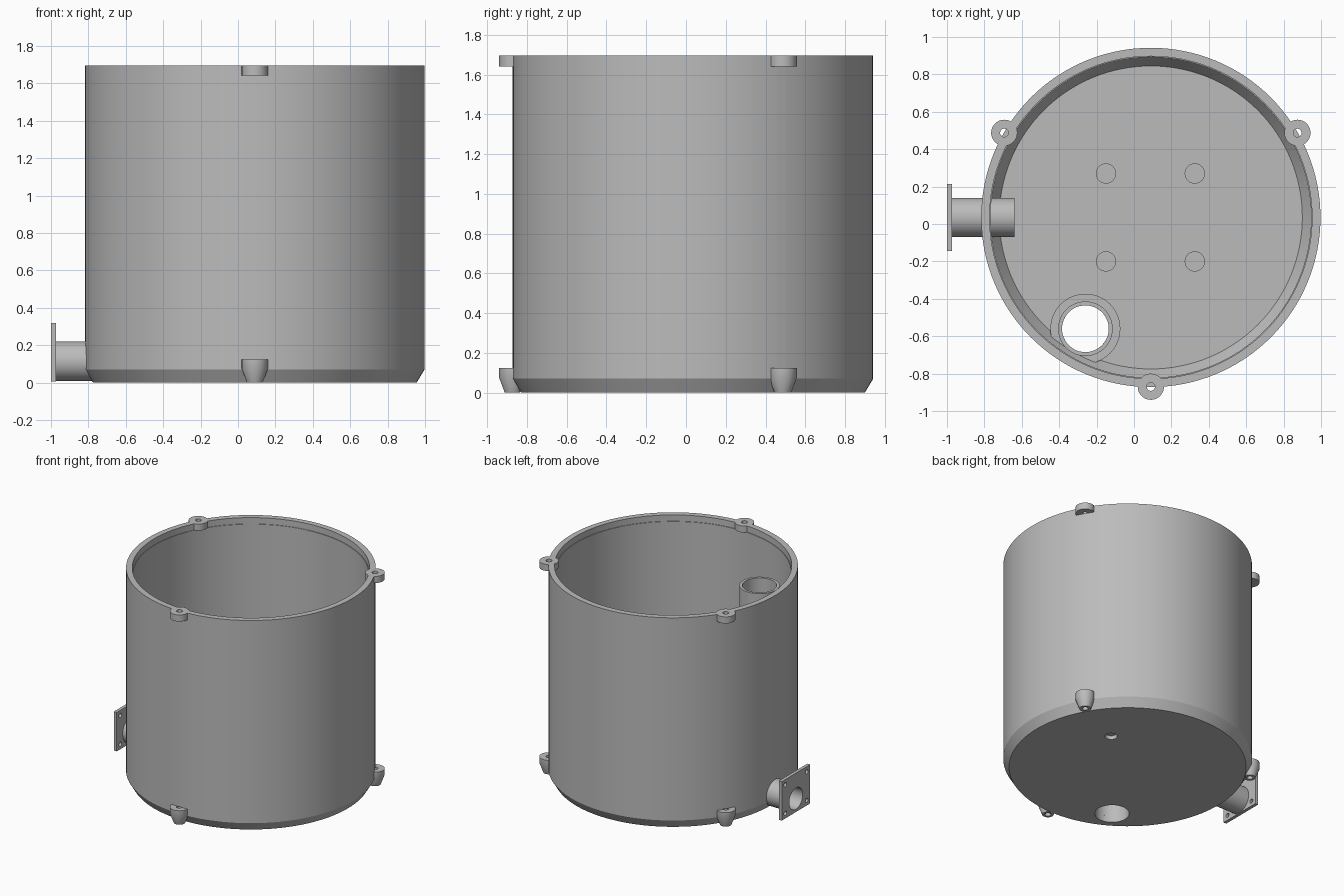
import bpy, bmesh, math
from mathutils import Matrix, Vector

if "Cube" in bpy.data.objects:
    bpy.data.objects.remove(bpy.data.objects["Cube"], do_unlink=True)

CX, CY = 0.09, 0.035          # tank axis
R, TOP, FLOOR = 0.907, 1.695, 0.05

grey = bpy.data.materials.new("plain_grey")
grey.use_nodes = True
grey.diffuse_color = (0.5, 0.5, 0.5, 1)
grey.node_tree.nodes["Principled BSDF"].inputs["Base Color"].default_value = (0.5, 0.5, 0.5, 1)


def finish(name, bm):
    bmesh.ops.recalc_face_normals(bm, faces=bm.faces)
    mesh = bpy.data.meshes.new(name)
    bm.to_mesh(mesh)
    bm.free()
    mesh.materials.append(grey)
    obj = bpy.data.objects.new(name, mesh)
    bpy.context.collection.objects.link(obj)
    return obj


def lathe(name, profile, matrix, segments=48, clip=None):
    """Spin (radius, height) points about z; closed loop unless it starts on the axis."""
    bm = bmesh.new()
    rings = []
    for r, z in profile:
        ring = []
        for i in range(segments):
            a = 2 * math.pi * i / segments
            ring.append(bm.verts.new((r * math.cos(a), r * math.sin(a), z)))
        rings.append(ring)
    pairs = list(zip(rings, rings[1:]))
    if profile[0][0] > 0:
        pairs.append((rings[-1], rings[0]))
    for lower, upper in pairs:
        for i in range(segments):
            j = (i + 1) % segments
            bm.faces.new((lower[i], lower[j], upper[j], upper[i]))
    bmesh.ops.remove_doubles(bm, verts=bm.verts, dist=1e-5)
    if clip:
        bmesh.ops.bisect_plane(bm, geom=bm.verts[:] + bm.edges[:] + bm.faces[:],
                               plane_co=clip * -0.035, plane_no=clip, clear_inner=True)
    bm.transform(matrix)
    return finish(name, bm)


def rod(r, low, high, matrix):
    return lathe("cutter", [(0, low), (r, low), (r, high), (0, high)], matrix)


def cut(obj, cutters):
    bpy.context.view_layer.objects.active = obj
    for cutter in cutters:
        mod = obj.modifiers.new("cut", "BOOLEAN")
        mod.operation = "DIFFERENCE"
        mod.solver = "EXACT"
        mod.object = cutter
        bpy.ops.object.modifier_apply(modifier=mod.name)
        bpy.data.objects.remove(cutter, do_unlink=True)


def at(x, y, z=0):
    return Matrix.Translation((x, y, z))


def along_x(y, z):
    return at(0, y, z) @ Matrix.Rotation(math.pi / 2, 4, "Y")


parts = []

# Tank shell with chamfered base, inner chamfer and lid seat
tank = lathe("tank_shell", [(0, 0), (0.865, 0), (R, 0.07), (R, TOP), (0.862, TOP),
                            (0.862, 1.645), (0.857, 1.645), (0.857, 0.12),
                            (0.81, FLOOR), (0, FLOOR)], at(CX, CY), 128)
parts.append(tank)
drain = at(-0.26, -0.56)
outlet = along_x(CY, 0.115)
cutters = [rod(0.125, -0.1, 0.3, drain),
           rod(0.095, -1.1, -0.64, outlet),
           rod(0.045, -0.1, 0.03, at(0.47, 0.3))]

# Three pairs of screw lugs
for label, degrees in (("left", 30), ("right", 150), ("front", 270)):
    a = math.radians(degrees)
    out = Vector((math.cos(a), math.sin(a), 0))
    place = at(CX + 0.905 * out.x, CY + 0.905 * out.y)
    parts.append(lathe("top_lug_" + label, [(0.022, 1.642), (0.07, 1.642),
                                            (0.07, TOP), (0.022, TOP)], place))
    parts.append(lathe("bottom_lug_" + label, [(0.022, 0), (0.042, 0), (0.07, 0.075),
                                               (0.07, 0.125), (0.022, 0.125)], place, clip=out))
    cutters += [rod(0.022, 1.642, 1.8, place), rod(0.022, -0.1, 0.125, place)]
cut(tank, cutters)

# Overflow standpipe with its base collar
parts.append(lathe("standpipe", [(0.125, 0.02), (0.146, 0.02), (0.146, 1.4), (0.125, 1.4)], drain, 64))
parts.append(lathe("standpipe_collar", [(0.13, 0.04), (0.187, 0.04), (0.187, 0.08), (0.13, 0.08)], drain, 64))

# Four mounting pads on the floor
for x in (-0.15, 0.325):
    for y in (-0.2, 0.27):
        parts.append(lathe("floor_pad", [(0, 0.04), (0.054, 0.04), (0.054, 0.07), (0, 0.07)], at(x, y)))

# Outlet pipe through the wall
parts.append(lathe("outlet_pipe", [(0.085, -0.98), (0.105, -0.98), (0.105, -0.64), (0.085, -0.64)], outlet, 64))

# Square outlet flange with bore and bolt holes
bm = bmesh.new()
bmesh.ops.create_cube(bm, size=1, matrix=at(-0.987, CY, 0.163) @ Matrix.Diagonal((0.026, 0.36, 0.312, 1)))
flange = finish("outlet_flange", bm)
holes = [rod(0.085, -1.1, -0.9, outlet)]
for sy in (-1, 1):
    for sz in (-1, 1):
        holes.append(rod(0.017, -1.1, -0.9, along_x(CY + sy * 0.135, 0.163 + sz * 0.115)))
cut(flange, holes)
parts.append(flange)

# Smooth round faces, keep hard edges
bpy.ops.object.select_all(action="DESELECT")
for obj in parts:
    obj.select_set(True)
bpy.context.view_layer.objects.active = tank
bpy.ops.object.shade_smooth_by_angle(angle=math.radians(25))
